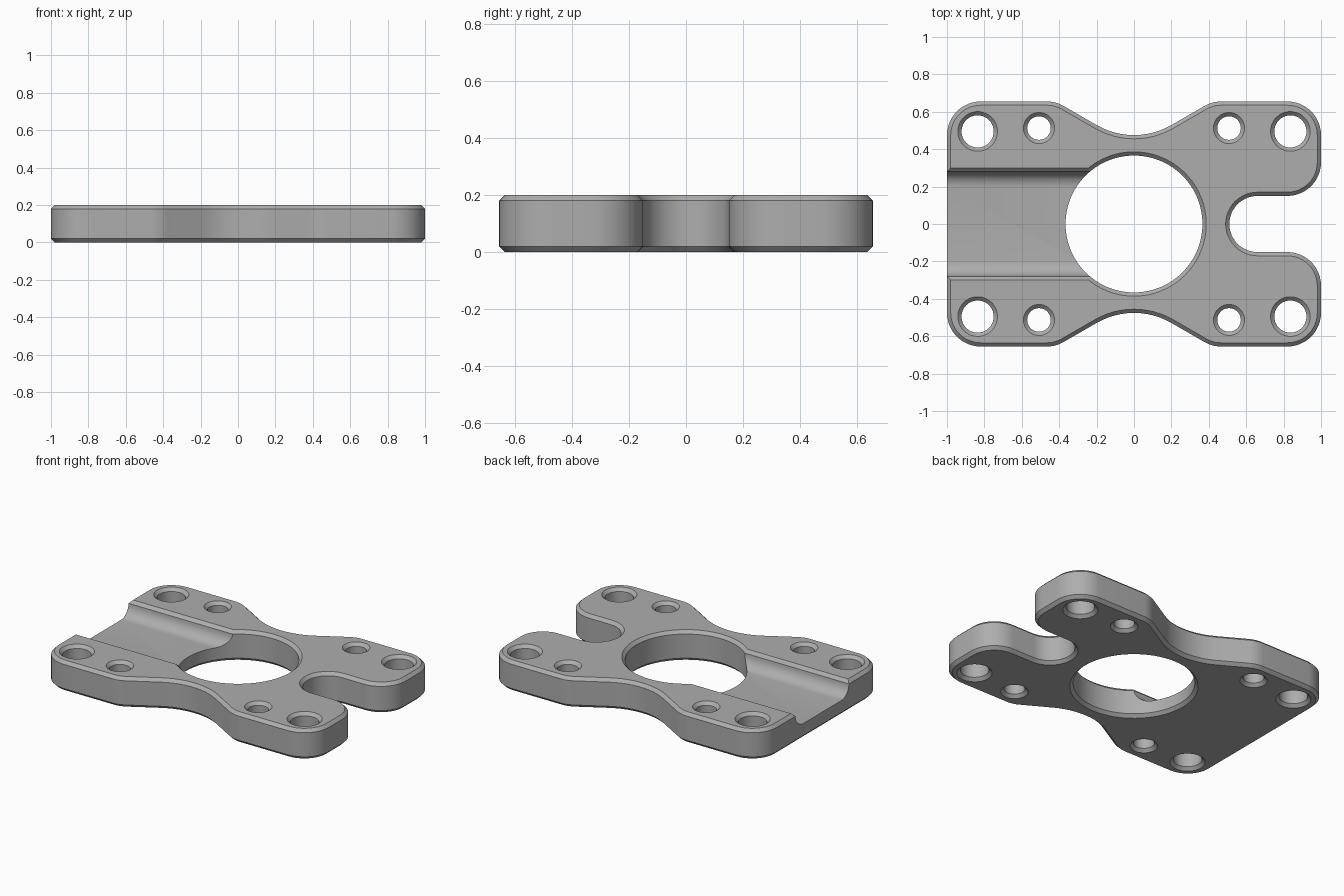
import bpy, bmesh
from math import sin, cos, pi, tan
from mathutils import Vector

cube = bpy.data.objects.get("Cube")
if cube:
    bpy.data.objects.remove(cube, do_unlink=True)

THICK, CHAMFER, FLOOR = 0.2, 0.02, 0.1

grey = bpy.data.materials.new("machined grey")
grey.use_nodes = True
grey.diffuse_color = (0.42, 0.42, 0.42, 1)
grey.node_tree.nodes["Principled BSDF"].inputs["Base Color"].default_value = grey.diffuse_color


def make_object(name, bm):
    bmesh.ops.recalc_face_normals(bm, faces=bm.faces)
    mesh = bpy.data.meshes.new(name)
    bm.to_mesh(mesh)
    bm.free()
    mesh.materials.append(grey)
    obj = bpy.data.objects.new(name, mesh)
    bpy.context.collection.objects.link(obj)
    return obj


def rounded(corners, steps=12):
    """Closed loop with every (x, y, radius) corner replaced by an arc."""
    loop = []
    for i, (x, y, r) in enumerate(corners):
        p = Vector((x, y))
        a = (Vector(corners[i - 1][:2]) - p).normalized()
        b = (Vector(corners[(i + 1) % len(corners)][:2]) - p).normalized()
        half = a.angle(b) / 2
        centre = p + (a + b).normalized() * r / sin(half)
        start = p + a * r / tan(half) - centre
        sweep = (p + b * r / tan(half) - centre).angle_signed(start)
        for k in range(steps + 1):
            t = sweep * k / steps
            loop.append(centre + Vector((start.x * cos(t) - start.y * sin(t),
                                         start.x * sin(t) + start.y * cos(t))))
    return loop


def circle(x, y, r, n):
    # Clockwise, so that the chamfer offset goes into the material
    return [Vector((x + r * cos(2 * pi * k / n), y - r * sin(2 * pi * k / n))) for k in range(n)]


def offset(loop, d):
    """Shift a loop to its left."""
    result = []
    for i, p in enumerate(loop):
        a = (p - loop[i - 1]).normalized()
        b = (loop[(i + 1) % len(loop)] - p).normalized()
        na, nb = Vector((-a.y, a.x)), Vector((-b.y, b.x))
        n = (na + nb).normalized()
        result.append(p + n * d / n.dot(na))
    return result


# Outline: upper half from the waist to the left end, mirrored for the rest
EDGE = 0.655
right_top = [(0.51, 0.15, 0.1495), (1, 0.15, 0.18), (1, EDGE, 0.18), (0.418, EDGE, 0.18)]
left_top = [(-0.418, EDGE, 0.18), (-1, EDGE, 0.18)]
upper = right_top + [(0, 0.4135, 0.4)] + left_top
outline = rounded(upper + [(x, -y, r) for x, y, r in reversed(upper)])

# Centre bore and the four pairs of bolt holes
loops = [outline, circle(0, 0, 0.366, 96)]
for sx in (-1, 1):
    for sy in (-1, 1):
        loops.append(circle(sx * 0.836, sy * 0.495, 0.086, 40))
        loops.append(circle(sx * 0.508, sy * 0.513, 0.063, 32))

# Plate: chamfered walls around every loop, then the two flat faces
bm = bmesh.new()
caps = {0: [], 3: []}
for loop in loops:
    inset = offset(loop, CHAMFER)
    levels = [(inset, 0), (loop, CHAMFER), (loop, THICK - CHAMFER), (inset, THICK)]
    rings = [[bm.verts.new((p.x, p.y, z)) for p in pts] for pts, z in levels]
    n = len(loop)
    for lo, hi in zip(rings, rings[1:]):
        for i in range(n):
            j = (i + 1) % n
            bm.faces.new((lo[i], lo[j], hi[j], hi[i]))
    for level in caps:
        ring = rings[level]
        caps[level] += [bm.edges.get((ring[i - 1], ring[i])) for i in range(n)]
for edges in caps.values():
    bmesh.ops.triangle_fill(bm, edges=edges, use_beauty=True, use_dissolve=False)
plate = make_object("mounting_plate", bm)

# Channel: chamfered lip and filleted walls, running from the end to the bore
R = 0.08
side = [(0.3, THICK + 0.1), (0.3, THICK)]
side += [(0.2 + R * cos(t * pi / 16), FLOOR + R - R * sin(t * pi / 16)) for t in range(9)]
profile = side + [(-y, z) for y, z in reversed(side)]
bm = bmesh.new()
face = bm.faces.new([bm.verts.new((-1.1, y, z)) for y, z in profile])
ext = bmesh.ops.extrude_face_region(bm, geom=[face])
bmesh.ops.translate(bm, vec=(1, 0, 0), verts=[v for v in ext["geom"] if isinstance(v, bmesh.types.BMVert)])
cutter = make_object("channel_cutter", bm)
cutter.hide_render = True

cut = plate.modifiers.new("channel", 'BOOLEAN')
cut.operation, cut.solver, cut.object = 'DIFFERENCE', 'EXACT', cutter
bpy.context.view_layer.objects.active = plate
plate.select_set(True)
cutter.select_set(False)
bpy.ops.object.modifier_apply(modifier=cut.name)
bpy.data.objects.remove(cutter, do_unlink=True)

# Crisp chamfers, smooth arcs
bpy.ops.object.shade_smooth_by_angle(angle=pi / 6)
